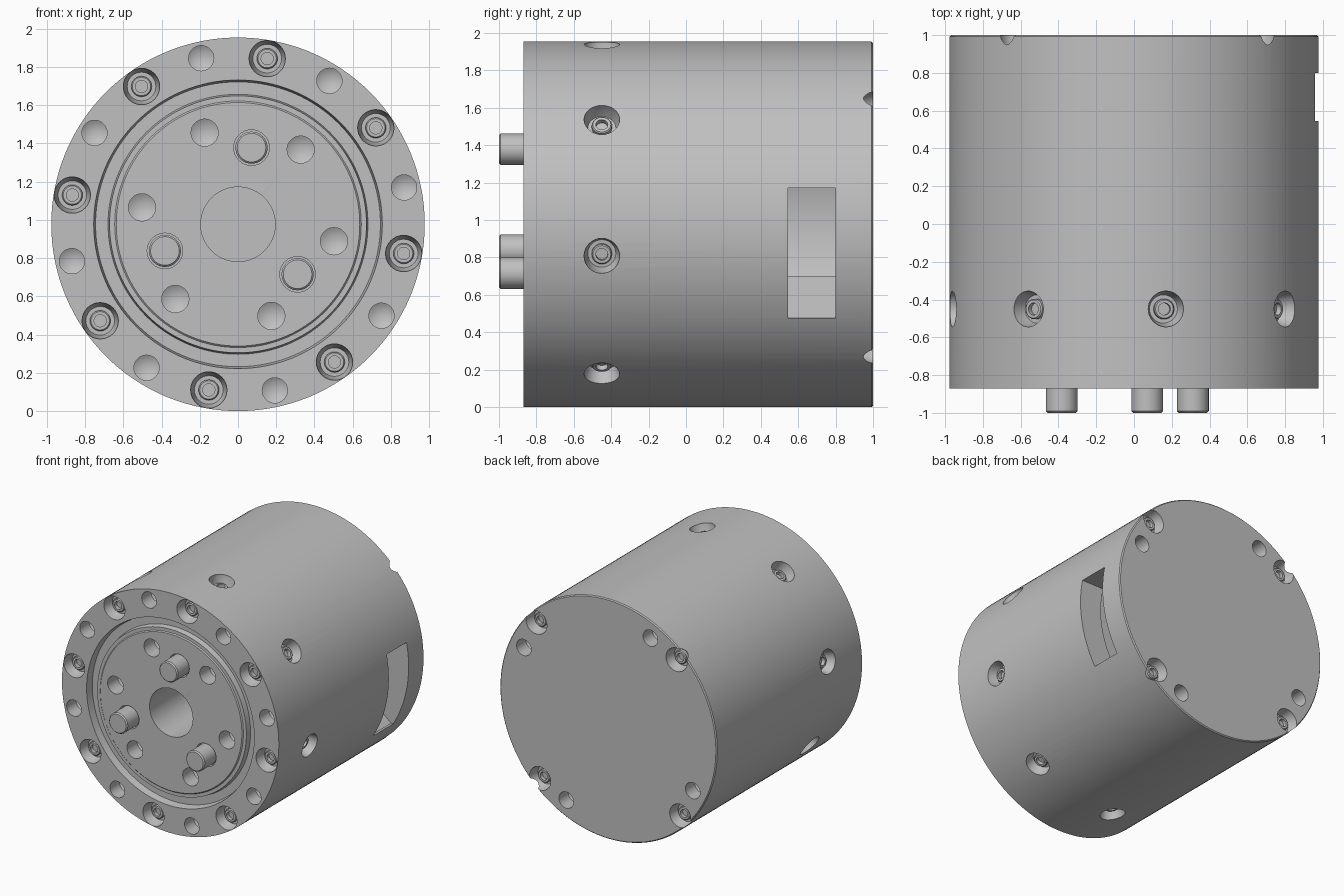
import bpy, bmesh
from math import cos, sin, radians, pi
from mathutils import Vector, Matrix

if "Cube" in bpy.data.objects:
    bpy.data.objects.remove(bpy.data.objects["Cube"])

R = 0.977          # housing radius, also the height of its axis
FRONT, BACK = -0.87, 1.0

grey = bpy.data.materials.new("machined_grey")
grey.use_nodes = True
colour = (0.53, 0.53, 0.53, 1)
grey.diffuse_color = colour
grey.node_tree.nodes["Principled BSDF"].inputs["Base Color"].default_value = colour


def on_axis(radius, angle, y):
    """Point at a polar position around the housing axis."""
    a = radians(angle)
    return Vector((radius * cos(a), y, R + radius * sin(a)))


def aim(pos, direction):
    """Frame whose local z points along direction."""
    return Matrix.Translation(pos) @ Vector(direction).to_track_quat('Z', 'Y').to_matrix().to_4x4()


def lathe(bm, profile, frame, steps=32):
    """Revolve (radius, depth) points around the z axis of a frame."""
    part = bmesh.new()
    vs = [part.verts.new((r, 0, d)) for r, d in profile]
    es = [part.edges.new(pair) for pair in zip(vs, vs[1:])]
    bmesh.ops.spin(part, geom=vs + es, cent=(0, 0, 0), axis=(0, 0, 1),
                   angle=2 * pi, steps=steps, use_duplicate=False)
    bmesh.ops.remove_doubles(part, verts=part.verts[:], dist=1e-5)
    bmesh.ops.recalc_face_normals(part, faces=part.faces[:])
    part.transform(frame)
    tmp = bpy.data.meshes.new("tmp")
    part.to_mesh(tmp)
    part.free()
    bm.from_mesh(tmp)
    bpy.data.meshes.remove(tmp)


def finish(bm, name):
    mesh = bpy.data.meshes.new(name)
    bm.to_mesh(mesh)
    bm.free()
    mesh.materials.append(grey)
    obj = bpy.data.objects.new(name, mesh)
    bpy.context.collection.objects.link(obj)
    return obj


def smooth(obj):
    bpy.ops.object.select_all(action='DESELECT')
    obj.select_set(True)
    bpy.context.view_layer.objects.active = obj
    bpy.ops.object.shade_smooth_by_angle(angle=radians(30))


def prism(bm, outline, y0, y1):
    """Extrude an (x, z) outline along y."""
    face = bm.faces.new([bm.verts.new((x, y0, z)) for x, z in outline])
    ext = bmesh.ops.extrude_face_region(bm, geom=[face])
    moved = [v for v in ext["geom"] if isinstance(v, bmesh.types.BMVert)]
    bmesh.ops.translate(bm, verts=moved, vec=(0, y1 - y0, 0))
    bmesh.ops.recalc_face_normals(bm, faces=bm.faces[:])


INTO, OUT = (0, 1, 0), (0, -1, 0)
front_frame = aim((0, 0, R), INTO)

# Housing with the ring groove around the front hub
bm = bmesh.new()
lathe(bm, [(0, FRONT + 0.01), (0.637, FRONT + 0.01), (0.645, FRONT + 0.018),
           (0.672, FRONT + 0.018), (0.68, FRONT + 0.06), (0.745, FRONT + 0.06),
           (0.755, FRONT), (R, FRONT), (R, BACK - 0.008), (R - 0.008, BACK), (0, BACK)],
      front_frame, 128)
housing = finish(bm, "housing")

# Hole shapes
bolt_hole = [(0, -0.03), (0.095, -0.03), (0.095, 0.015), (0.075, 0.08), (0, 0.08)]
drill_hole = [(0, -0.03), (0.066, -0.03), (0.066, 0.12), (0, 0.16)]
hub_hole = [(0, -0.03), (0.071, -0.03), (0.071, 0.14), (0, 0.18)]
pin_hole = [(0, -0.03), (0.093, -0.03), (0.093, 0.06), (0, 0.06)]
screw = [(0, 0.1), (0.054, 0.1), (0.054, 0.055), (0.048, 0.048),
         (0.032, 0.048), (0.032, 0.078), (0, 0.078)]

holes, screws, pins = bmesh.new(), bmesh.new(), bmesh.new()


def bolt(frame):
    lathe(holes, bolt_hole, frame)
    lathe(screws, screw, frame, 24)


# Front rim bolts, front drillings and radial bolts
for i in range(8):
    a = 80 + 45 * i
    bolt(aim(on_axis(0.88, a, FRONT), INTO))
    lathe(holes, drill_hole, aim(on_axis(0.89, a + 22.5, FRONT), INTO))
    rim = on_axis(R, a, -0.45)
    bolt(aim(rim, Vector((0, -0.45, R)) - rim))

# Rear bolts and drillings
for i in range(4):
    a = 43.5 + 90 * i
    bolt(aim(on_axis(0.893, a, BACK), OUT))
    lathe(holes, drill_hole, aim(on_axis(0.85, a - 17, BACK), OUT))

# Hub drillings and drive pins
for i in range(6):
    lathe(holes, hub_hole, aim(on_axis(0.51, 50 + 60 * i, FRONT), INTO))
for i in range(3):
    frame = aim(on_axis(0.407, 80 + 120 * i, FRONT), INTO)
    lathe(holes, pin_hole, frame)
    lathe(pins, [(0, -0.13), (0.075, -0.13), (0.084, -0.121), (0.084, 0.08), (0, 0.08)], frame)

# Inner chamber, centre bore and side window
chamber = bmesh.new()
lathe(chamber, [(0, 0.4), (0.78, 0.4), (0.78, 0.82), (0, 0.82)], front_frame, 96)
bore = bmesh.new()
lathe(bore, [(0, -1), (0.195, -1), (0.195, 0.6), (0, 0.6)], front_frame, 64)
window = bmesh.new()
prism(window, [(0.6, 0.475), (1.1, 0.475), (1.1, 1.17), (0.6, 1.17)], 0.545, 0.8)

# Cut everything out of the housing
cutters = [finish(b, n) for b, n in ((holes, "hole_cutter"), (chamber, "chamber_cutter"),
                                     (bore, "bore_cutter"), (window, "window_cutter"))]
for c in cutters:
    c.hide_render = True
    mod = housing.modifiers.new(c.name, 'BOOLEAN')
    mod.operation = 'DIFFERENCE'
    mod.solver = 'EXACT'
    mod.object = c
bpy.context.view_layer.update()
graph = bpy.context.evaluated_depsgraph_get()
cut_mesh = bpy.data.meshes.new_from_object(housing.evaluated_get(graph))
housing.modifiers.clear()
housing.data = cut_mesh
for c in cutters:
    bpy.data.objects.remove(c)

# Sloping ledge behind the window
bm = bmesh.new()
prism(bm, [(0.82, 0.475), (0.55, 0.70), (0.45, 0.70), (0.45, 0.475)], 0.545, 0.8)
finish(bm, "window_ledge")

for obj in (housing, finish(screws, "screws"), finish(pins, "drive_pins")):
    smooth(obj)
